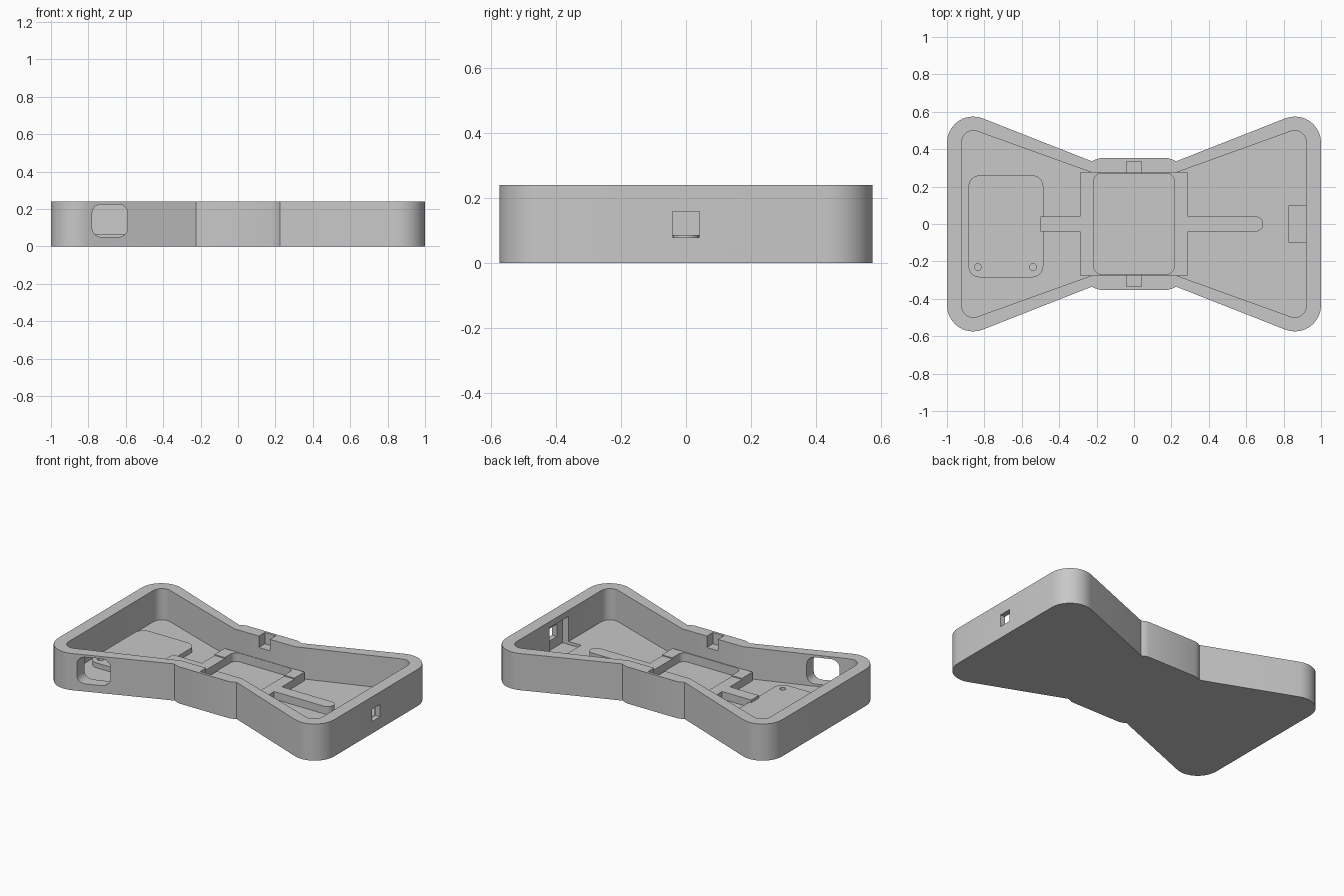
import bpy, bmesh, math
from mathutils import Vector

old = bpy.data.objects.get("Cube")
if old:
    bpy.data.objects.remove(old, do_unlink=True)

grey = bpy.data.materials.new("plain grey")
grey.use_nodes = True
colour = (0.58, 0.58, 0.58, 1)
grey.diffuse_color = colour
grey.node_tree.nodes["Principled BSDF"].inputs["Base Color"].default_value = colour


def rounded(corners, steps=10):
    """Outline from (x, y, radius) corners, each rounded by its radius."""
    out = []
    for i, (x, y, r) in enumerate(corners):
        p = Vector((x, y))
        if r == 0:
            out.append(p)
            continue
        a = (Vector(corners[i - 1][:2]) - p).normalized()
        b = (Vector(corners[(i + 1) % len(corners)][:2]) - p).normalized()
        half = a.angle(b) / 2
        centre = p + (a + b).normalized() * r / math.sin(half)
        start = p + a * r / math.tan(half) - centre
        end = p + b * r / math.tan(half) - centre
        sweep = math.pi - 2 * half
        for k in range(steps + 1):
            t = k / steps
            out.append(centre + (start * math.sin((1 - t) * sweep)
                                 + end * math.sin(t * sweep)) / math.sin(sweep))
    return out


def rect(x0, x1, y0, y1, r=0):
    return rounded([(x0, y0, r), (x1, y0, r), (x1, y1, r), (x0, y1, r)])


def mirrored(quarter):
    """Complete a +x +y quarter outline, listed from the x end to the middle."""
    half = quarter + [(-x, y, r) for x, y, r in reversed(quarter)]
    return rounded(half + [(-x, -y, r) for x, y, r in half])


def prism(name, outline, low, high, along_y=False):
    """Extrude an outline along z, or an x-z outline along y."""
    bm = bmesh.new()
    place = (lambda p, h: (p.x, h, p.y)) if along_y else (lambda p, h: (p.x, p.y, h))
    face = bm.faces.new([bm.verts.new(place(p, low)) for p in outline])
    grown = bmesh.ops.extrude_face_region(bm, geom=[face])["geom"]
    step = (0, high - low, 0) if along_y else (0, 0, high - low)
    bmesh.ops.translate(bm, vec=step, verts=[v for v in grown if isinstance(v, bmesh.types.BMVert)])
    bmesh.ops.recalc_face_normals(bm, faces=bm.faces)
    mesh = bpy.data.meshes.new(name)
    bm.to_mesh(mesh)
    bm.free()
    mesh.materials.append(grey)
    obj = bpy.data.objects.new(name, mesh)
    bpy.context.collection.objects.link(obj)
    return obj


def combine(body, outline, low, high, operation="DIFFERENCE", along_y=False):
    """Cut a prism from the body, or weld one onto it."""
    tool = prism("tool", outline, low, high, along_y)
    tool.hide_render = True
    mod = body.modifiers.new("combine", "BOOLEAN")
    mod.operation, mod.solver, mod.object = operation, "EXACT", tool
    bpy.context.view_layer.objects.active = body
    bpy.ops.object.modifier_apply(modifier=mod.name)
    bpy.data.objects.remove(tool, do_unlink=True)


HEIGHT, FLOOR, PAD, RIB, CORNER = 0.24, 0.035, 0.067, 0.085, 0.092

# Bow-shaped shell with its main cavity
shell = prism("case_shell", mirrored([(1, 0.64, 0.14), (0.225, 0.335, 0),
                                      (0.205, 0.345, 0), (0.18, 0.352, 0)]), 0, HEIGHT)
combine(shell, mirrored([(0.92, 0.525, 0.06), (0.22, 0.273, 0)]), FLOOR, HEIGHT + 0.1)

# Lid catches in the top of the waist walls
for side in (-1, 1):
    y0, y1 = sorted((side * 0.25, side * 0.335))
    combine(shell, rect(-0.04, 0.04, y0, y1), 0.165, HEIGHT + 0.1)

# Switch recess and square window in the end wall
combine(shell, rect(0.83, 0.965, -0.1, 0.1), 0.015, 0.2)
combine(shell, rect(0.9, 1.1, -0.042, 0.042), 0.078, 0.158)

# Rounded opening through the front wall
combine(shell, rect(-0.78, -0.59, 0.05, 0.225, 0.05), -0.7, -0.38, along_y=True)

# Raised pad with two screw holes
pad = prism("mounting_pad", rect(-0.885, -0.485, -0.285, 0.26, 0.06), FLOOR - 0.01, PAD)
for x in (-0.835, -0.54):
    combine(pad, rect(x - 0.018, x + 0.018, -0.248, -0.212, 0.0179), FLOOR, 0.1)

# Raised board frame with higher corners, and the ribs leading out of it
frame = prism("board_frame", rect(-0.29, 0.29, -0.165, 0.17), FLOOR - 0.01, RIB)
combine(frame, rect(-0.5, -0.2, -0.04, 0.04), FLOOR - 0.01, RIB, "UNION")
combine(frame, rounded([(0.2, -0.04, 0), (0.69, -0.04, 0.0399),
                        (0.69, 0.04, 0.0399), (0.2, 0.04, 0)]), FLOOR - 0.01, RIB, "UNION")
for y0, y1 in ((-0.275, -0.165), (0.17, 0.275)):
    combine(frame, rect(-0.29, 0.29, y0, y1), FLOOR - 0.01, CORNER, "UNION")
combine(frame, rect(-0.215, 0.215, -0.268, 0.27, 0.04), 0, 0.1)

for obj in (shell, pad, frame):
    bpy.ops.object.select_all(action="DESELECT")
    obj.select_set(True)
    bpy.context.view_layer.objects.active = obj
    bpy.ops.object.shade_smooth_by_angle(angle=math.radians(30))
